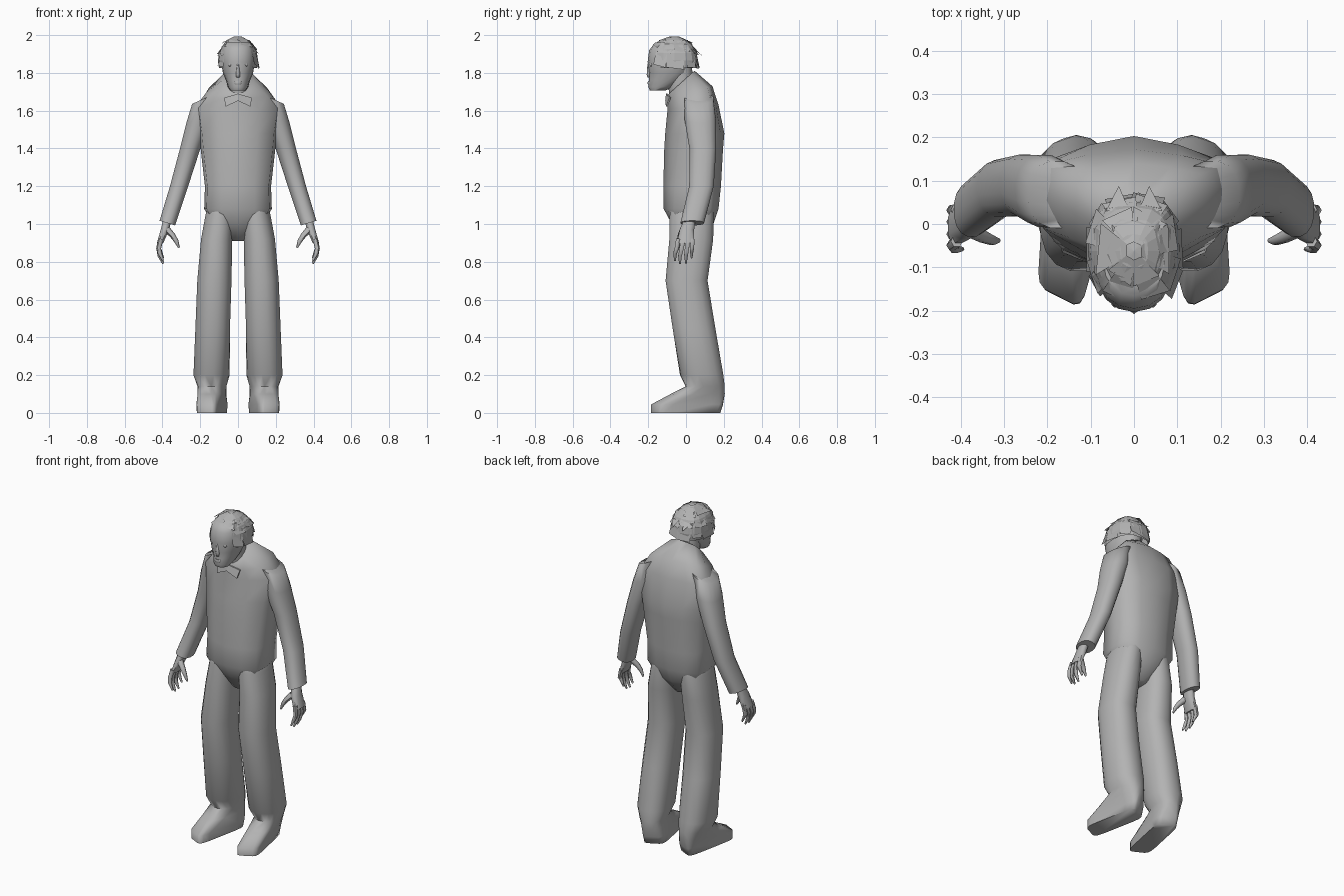
import bpy, bmesh, math, random
from mathutils import Vector

if "Cube" in bpy.data.objects:
    bpy.data.objects.remove(bpy.data.objects["Cube"])

random.seed(4)
grey = bpy.data.materials.new("plain_grey")
grey.diffuse_color = (0.45, 0.45, 0.45, 1)
grey.use_nodes = True
grey.node_tree.nodes["Principled BSDF"].inputs["Base Color"].default_value = grey.diffuse_color


def finish(name, bm, smooth=60, mirror=False):
    """Turn a bmesh into a named object, smooth below the given angle."""
    bmesh.ops.recalc_face_normals(bm, faces=bm.faces)
    me = bpy.data.meshes.new(name)
    bm.to_mesh(me)
    bm.free()
    me.materials.append(grey)
    for p in me.polygons:
        p.use_smooth = smooth > 0
    if smooth:
        me.set_sharp_from_angle(angle=math.radians(smooth))
    ob = bpy.data.objects.new(name, me)
    bpy.context.collection.objects.link(ob)
    if mirror:
        ob.modifiers.new("Mirror", 'MIRROR').use_mirror_merge = False
    return ob


def skin(bm, rings):
    """Bridge successive rings of points and cap both ends."""
    vs = [[bm.verts.new(p) for p in r] for r in rings]
    n = len(vs[0])
    for a, b in zip(vs, vs[1:]):
        for i in range(n):
            j = (i + 1) % n
            bm.faces.new((a[i], a[j], b[j], b[i]))
    bm.faces.new(vs[0])
    bm.faces.new(vs[-1])


def spow(v, e):
    return math.copysign(abs(v) ** (2 / e), v)


def oval(z, cx, cy, rx, ry, yaw=0, e=2.3, n=16, tilt=0, skew=0):
    """Superellipse ring, turned by yaw, tilted or skewed sideways."""
    pts = []
    for i in range(n):
        t = 2 * math.pi * (i + 0.5) / n
        x, y = rx * spow(math.cos(t), e), ry * spow(math.sin(t), e)
        pts.append((cx + x * math.cos(yaw) - y * math.sin(yaw),
                    cy + x * (math.sin(yaw) + skew) + y * math.cos(yaw), z + tilt * x))
    return pts


def egg(z, w, front, side, back, e=2.1, n=16):
    """Symmetric oval ring: half width and front / side / back y."""
    pts = []
    for i in range(n):
        t = 2 * math.pi * i / n
        s = math.sin(t)
        y = side + abs(spow(s, e)) * ((back if s > 0 else front) - side)
        pts.append((w * spow(math.cos(t), e), y, z))
    return pts


def trunk(z, w, f, fc, bc, b, slope=0):
    """Body ring with ridged front and back: y at front, corners and back."""
    half = [(0.5 * w, f + 0.38 * (fc - f)), (0.93 * w, fc), (w, (fc + bc) / 2),
            (0.93 * w, bc), (0.5 * w, b + 0.38 * (bc - b))]
    pts = [(0, f)] + half + [(0, b)] + [(-x, y) for x, y in reversed(half)]
    return [(x, y, z + slope * (y - (fc + bc) / 2)) for x, y in pts]


def tube(bm, path, radii, n=6):
    """Tapered tube along a path of points."""
    path = [Vector(p) for p in path]
    rings = []
    for i, p in enumerate(path):
        d = (path[min(i + 1, len(path) - 1)] - path[max(i - 1, 0)]).normalized()
        u = d.cross(Vector((0, 1, 0))).normalized()
        v = d.cross(u)
        rings.append([p + radii[i] * (u * math.cos(a) + v * math.sin(a))
                      for a in (2 * math.pi * k / n for k in range(n))])
    skin(bm, rings)


# Jacket body, from crotch to tilted collar
bm = bmesh.new()
skin(bm, [trunk(*r) for r in (
    (0.91, 0.035, -0.02, 0.00, 0.06, 0.08),
    (1.00, 0.130, -0.075, -0.045, 0.11, 0.145),
    (1.08, 0.179, -0.118, -0.065, 0.13, 0.172),
    (1.20, 0.175, -0.12, -0.06, 0.135, 0.185),
    (1.40, 0.198, -0.115, -0.04, 0.145, 0.196),
    (1.48, 0.205, -0.11, -0.03, 0.15, 0.203),
    (1.62, 0.225, -0.098, -0.01, 0.135, 0.172, 0.1),
    (1.70, 0.165, -0.098, -0.03, 0.115, 0.14, 0.3),
    (1.76, 0.083, -0.10, -0.05, 0.025, 0.045, 0.9))])
finish("torso", bm, 75)

# Sleeves, rooted inside the shoulders
bm = bmesh.new()
skin(bm, [oval(*r[:5], tilt=r[5]) for r in (
    (1.69, 0.100, 0.060, 0.030, 0.040, -0.4),
    (1.665, 0.178, 0.068, 0.066, 0.078, -0.45),
    (1.55, 0.207, 0.076, 0.067, 0.084, -0.2),
    (1.40, 0.253, 0.089, 0.055, 0.072, 0),
    (1.20, 0.312, 0.082, 0.049, 0.066, 0),
    (1.005, 0.374, 0.033, 0.042, 0.063, 0.3))])
finish("sleeves", bm, 75, mirror=True)

# Trouser legs running into the turned-out, square-toed shoes
bm = bmesh.new()
skin(bm, [oval(*r[:7], skew=r[7]) for r in (
    (0.00, 0.138, -0.002, 0.056, 0.172, 0.2, 6, 0.3),
    (0.045, 0.138, 0.006, 0.058, 0.178, 0.2, 6, 0.3),
    (0.10, 0.138, 0.062, 0.066, 0.140, 0.2, 3, 0.15),
    (0.14, 0.138, 0.102, 0.074, 0.103, 0.2, 2.3, 0),
    (0.20, 0.140, 0.083, 0.095, 0.115, 0.1, 2.3, 0),
    (0.45, 0.134, 0.042, 0.093, 0.115, 0, 2.3, 0),
    (0.70, 0.125, 0.003, 0.092, 0.113, 0, 2.3, 0),
    (0.92, 0.113, 0.028, 0.084, 0.118, 0, 2.3, 0),
    (1.05, 0.096, 0.030, 0.077, 0.118, 0, 2.2, 0),
    (1.20, 0.080, 0.035, 0.055, 0.095, 0, 2.2, 0))])
finish("legs", bm, 85, mirror=True)

# Hands: palm, four curled fingers, thumb
bm = bmesh.new()
skin(bm, [oval(*r, 0, 2.3, 8) for r in (
    (1.03, 0.372, 0.022, 0.024, 0.032),
    (0.97, 0.387, 0.005, 0.024, 0.041),
    (0.90, 0.412, -0.004, 0.018, 0.047))])
for y, tip, drop in ((-0.040, -0.058, 0.015), (-0.015, -0.032, 0.0),
                     (0.010, 0.0, 0.003), (0.033, 0.030, 0.03)):
    tube(bm, [(0.409, y, 0.92), (0.420, (y + tip) / 2, 0.87),
              (0.414, tip, 0.83 + drop), (0.396, tip, 0.79 + drop)],
         [0.014, 0.013, 0.011, 0.005])
tube(bm, [(0.375, -0.015, 0.97), (0.347, -0.030, 0.94),
          (0.327, -0.038, 0.91), (0.312, -0.038, 0.875)],
     [0.018, 0.015, 0.012, 0.005])
finish("hands", bm, mirror=True)

# Neck and head
bm = bmesh.new()
skin(bm, [egg(1.62, 0.06, -0.08, 0, 0.04), egg(1.74, 0.06, -0.095, -0.02, 0.038),
          egg(1.86, 0.06, -0.11, -0.05, 0.03)])
finish("neck", bm)
bm = bmesh.new()
skin(bm, [egg(*r) for r in (
    (1.708, 0.040, -0.192, -0.15, -0.105),
    (1.725, 0.052, -0.200, -0.13, -0.07),
    (1.76, 0.064, -0.197, -0.10, -0.02),
    (1.80, 0.080, -0.196, -0.10, 0.02),
    (1.86, 0.090, -0.203, -0.10, 0.03),
    (1.92, 0.087, -0.195, -0.10, 0.03),
    (1.96, 0.070, -0.165, -0.09, 0.01))])
finish("head", bm)

# Nose, lips and eyelids
bm = bmesh.new()
skin(bm, [egg(1.775, 0.012, -0.203, -0.18, -0.17, 2, 8),
          egg(1.79, 0.014, -0.208, -0.18, -0.17, 2, 8),
          egg(1.85, 0.006, -0.204, -0.19, -0.17, 2, 8)])
finish("nose", bm, 85)
bm = bmesh.new()
skin(bm, [egg(1.738, 0.022, -0.201, -0.18, -0.16, 2, 8),
          egg(1.746, 0.026, -0.205, -0.18, -0.16, 2, 8),
          egg(1.755, 0.022, -0.201, -0.18, -0.16, 2, 8)])
finish("lips", bm)
bm = bmesh.new()
skin(bm, [oval(z, 0.042, -0.182, r, r, 0, 2, 8)
          for z, r in ((1.835, 0.006), (1.843, 0.011), (1.852, 0.006))])
finish("eyelids", bm, mirror=True)

# Pointed shirt collar tips
bm = bmesh.new()
tip = ((0, -0.106, 1.652), (0.065, -0.102, 1.622), (0.074, -0.084, 1.668), (0, -0.102, 1.69))
skin(bm, [[(x, y + d, z) for x, y, z in tip] for d in (-0.004, 0.004)])
finish("collar_tips", bm, 0, mirror=True)

# Hair: faceted cap, open at the face
C, R = Vector((0, -0.062, 1.865)), Vector((0.106, 0.125, 0.127))


def on_scalp(az, el, k=1.0):
    """Point over the boxy scalp; azimuth 0 is the back of the head."""
    d = (spow(math.sin(az), 2.6) * math.cos(el),
         spow(math.cos(az), 2.6) * math.cos(el), math.sin(el))
    return C + Vector([a * b for a, b in zip(d, R)]) * k


bm = bmesh.new()
bmesh.ops.create_uvsphere(bm, u_segments=16, v_segments=10, radius=1)
for v in bm.verts:
    v.co = on_scalp(math.atan2(v.co.x, v.co.y), math.asin(max(-1, min(1, v.co.z))))
mid = {f: f.calc_center_median() for f in bm.faces}
gone = [f for f, m in mid.items() if m.z < 1.835
        or (m.y < -0.13 and abs(m.x) < 0.07 and m.z < 1.925)]
bmesh.ops.delete(bm, geom=gone, context='FACES')
finish("hair_cap", bm, 0)

# Large overlapping hair locks whose lower ends lift off the scalp
bm = bmesh.new()
for el, count, reach in ((0.25, 8, 2.45), (0.75, 8, math.pi), (1.15, 6, math.pi)):
    for i in range(count):
        az = -reach + 2 * reach * (i + 0.5) / count + random.uniform(-0.08, 0.08)
        w = reach / count * random.uniform(0.95, 1.15)
        low = el - (0.25 if abs(az) > 2.4 else random.uniform(0.4, 0.6))
        lift = random.uniform(1.05, 1.14)
        bm.faces.new([bm.verts.new(p) for p in (
            on_scalp(az - w, el + 0.25, 1.02), on_scalp(az + w, el + 0.25, 1.03),
            on_scalp(az + w * 0.85, low + random.uniform(0, 0.15), lift),
            on_scalp(az - w * 0.85, low, lift))])
# Stray tufts at the back of the crown
for s in (-1, 1):
    bm.faces.new([bm.verts.new(p) for p in (
        (0.01 * s, 0.03, 1.94), (0.065 * s, 0.03, 1.93), (0.035 * s, 0.088, 1.89))])
finish("hair_locks", bm, 0)
